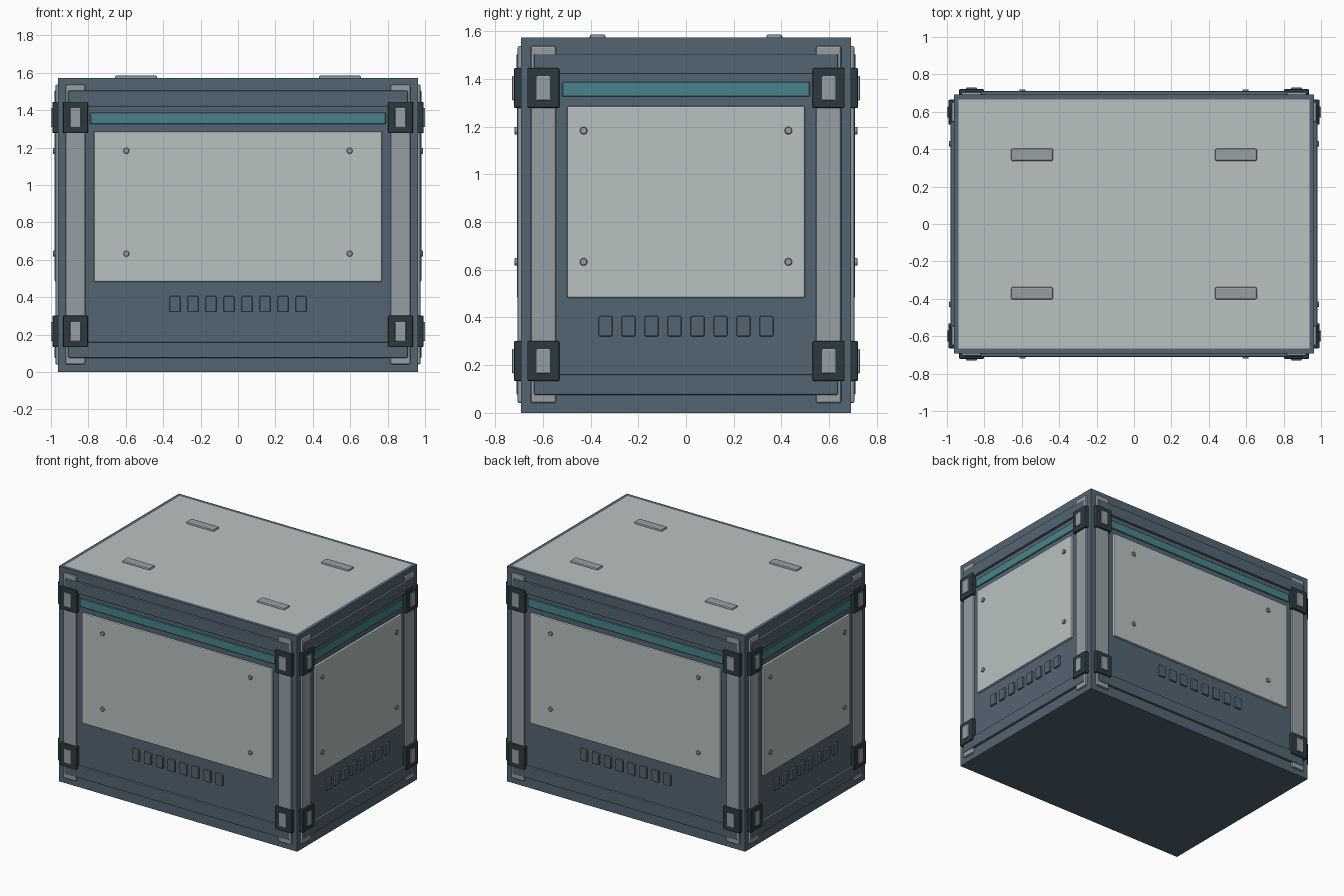
import bpy, bmesh, math
from mathutils import Matrix, Vector

if "Cube" in bpy.data.objects:
    bpy.data.objects.remove(bpy.data.objects["Cube"])

HX, HY, TOP = 0.963, 0.692, 1.573      # body half sizes and height


def material(name, rgb):
    def lin(c):
        c /= 255
        return c / 12.92 if c <= 0.04045 else ((c + 0.055) / 1.055) ** 2.4
    m = bpy.data.materials.new(name)
    m.diffuse_color = (*[lin(c) for c in rgb], 1)
    m.use_nodes = True
    m.node_tree.nodes["Principled BSDF"].inputs["Base Color"].default_value = m.diffuse_color
    return m


SLATE = material("slate_blue", (84, 101, 115))
PALE = material("pale_grey", (185, 194, 193))
STEEL = material("steel_grey", (150, 159, 164))
DARK = material("dark_bracket", (44, 58, 63))
TEAL = material("teal", (73, 132, 138))


def finish(bm, name, mats, bevel=0.0, segments=2):
    bmesh.ops.recalc_face_normals(bm, faces=bm.faces)
    me = bpy.data.meshes.new(name)
    bm.to_mesh(me)
    bm.free()
    for m in mats:
        me.materials.append(m)
    ob = bpy.data.objects.new(name, me)
    bpy.context.collection.objects.link(ob)
    if bevel:
        b = ob.modifiers.new("bevel", 'BEVEL')
        b.width, b.segments, b.limit_method = bevel, segments, 'ANGLE'
    return ob


def add_box(bm, frame, centre, size):
    bmesh.ops.create_cube(bm, size=1, matrix=frame @ Matrix.Translation(centre)
                          @ Matrix.Diagonal((*size, 1)))


def side_boxes(name, mat, frame, rects, out, bevel=0.0, segments=2):
    """Boxes on one wall: rects are (u, z, width, height), out is how far they stand proud."""
    bm = bmesh.new()
    for u, z, w, h in rects:
        add_box(bm, frame, (u, (0.012 - out) / 2, z), (w, out + 0.012, h))
    return finish(bm, name, [mat], bevel, segments)


# Case body with a pale inset lid face
bm = bmesh.new()
add_box(bm, Matrix(), (0, 0, TOP / 2), (2 * HX, 2 * HY, TOP))
lid = max(bm.faces, key=lambda f: f.calc_center_median().z)
bmesh.ops.inset_region(bm, faces=[lid], thickness=0.036)
lid.material_index = 1
finish(bm, "case_body", [SLATE, PALE])

# Lid pads
bm = bmesh.new()
for sx in (-1, 1):
    for sy in (-1, 1):
        add_box(bm, Matrix(), (sx * 0.545, sy * 0.37, TOP), (0.224, 0.067, 0.026))
finish(bm, "lid_pads", [STEEL], 0.009)

# Four walls share one layout; u runs along the wall, local -y points outward
for side, angle, half, dist in (("front", 0, HX, HY), ("right", 90, HY, HX),
                                ("back", 180, HX, HY), ("left", 270, HY, HX)):
    frame = (Matrix.Rotation(math.radians(angle), 4, 'Z')
             @ Matrix.Translation((0, -dist, 0)))
    ends = (-1, 1)
    corner = half - 0.094

    # Corner posts and the rails crossing them
    side_boxes(side + "_corner_posts", STEEL, frame,
               [(s * corner, 0.789, 0.106, 1.497) for s in ends], 0.014, 0.009)
    side_boxes(side + "_rails", SLATE, frame,
               [(0, z, 2 * (half - 0.055), 0.085) for z in (0.118, 1.462)], 0.018, 0.005)

    # Main panel and coloured strip above it
    side_boxes(side + "_panel", PALE, frame,
               [(0, 0.884, 2 * (half - 0.193), 0.804)], 0.017, 0.007)
    side_boxes(side + "_teal_strip", TEAL, frame,
               [(0, 1.356, 2 * (half - 0.173), 0.062)], 0.008, 0.003, 1)

    # Vent blocks
    side_boxes(side + "_vents", SLATE, frame,
               [((i - 3.5) * 0.0963, 0.363, 0.058, 0.085) for i in range(8)], 0.014, 0.006)

    # Corner brackets with steel plates
    spots = [(s * corner, z) for s in ends for z in (0.217, 1.361)]
    side_boxes(side + "_brackets", DARK, frame,
               [(u, z, 0.134, 0.168) for u, z in spots], 0.029, 0.006)
    side_boxes(side + "_bracket_plates", STEEL, frame,
               [(u, z, 0.058, 0.102) for u, z in spots], 0.037, 0.004)

    # Panel bolts
    bm = bmesh.new()
    for s in ends:
        for z in (0.633, 1.183):
            bmesh.ops.create_cone(
                bm, cap_ends=True, segments=16, radius1=0.016, radius2=0.016, depth=0.03,
                matrix=frame @ Matrix.Translation((s * 0.62 * half, -0.012, z))
                @ Matrix.Rotation(math.pi / 2, 4, 'X'))
    finish(bm, side + "_bolts", [STEEL], 0.003, 1)
